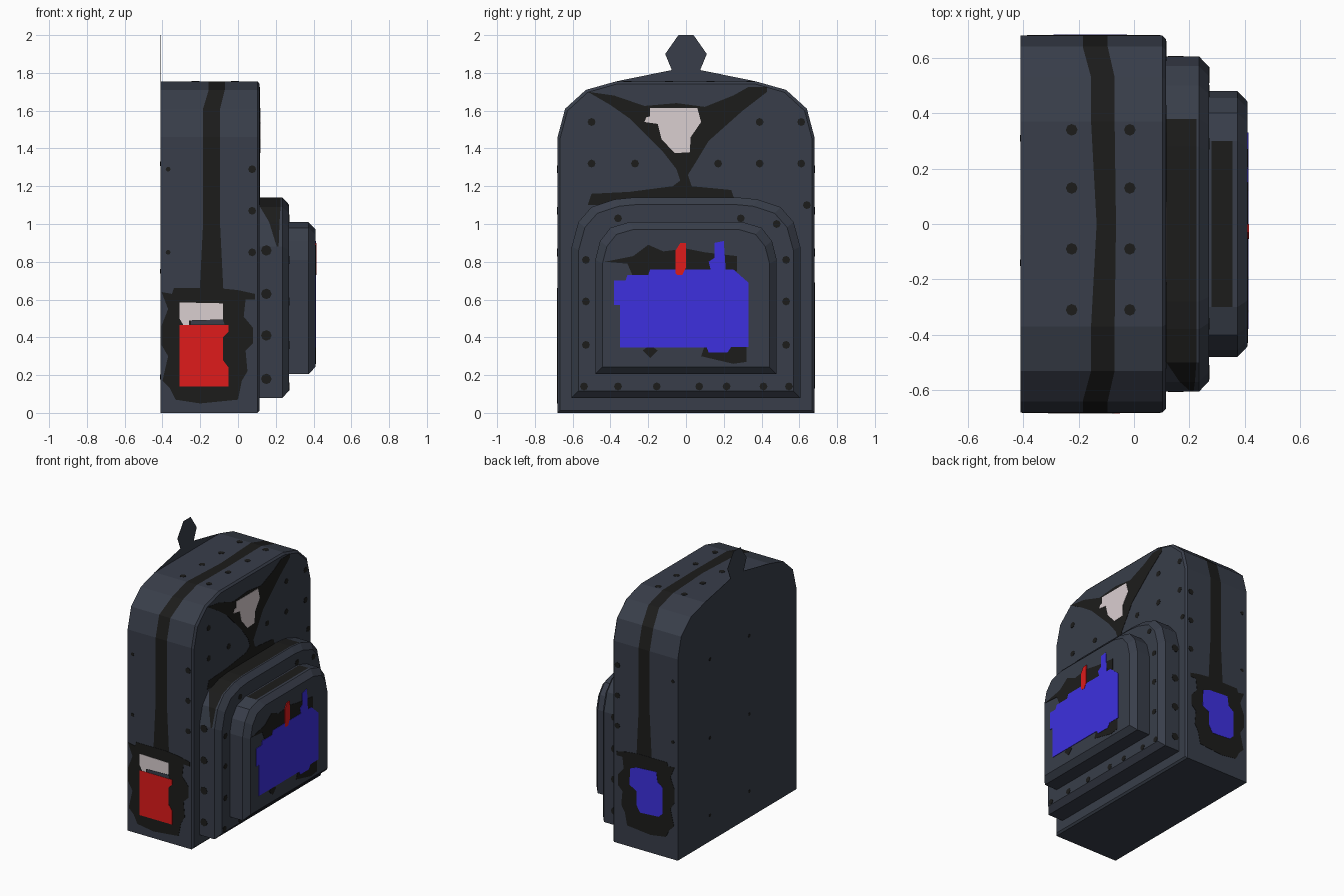
import bpy, bmesh, math
from mathutils import Vector


def material(name, rgb):
    m = bpy.data.materials.new(name)
    m.diffuse_color = (*rgb, 1)
    return m


SLATE = material("slate", (0.040, 0.048, 0.068))
DARK = material("near_black", (0.0115, 0.0115, 0.011))
BLUE = material("blue", (0.047, 0.030, 0.74))
RED = material("red", (0.74, 0.011, 0.011))
PALE = material("pale_grey", (0.70, 0.62, 0.63))


def finish(name, bm, mats):
    bmesh.ops.recalc_face_normals(bm, faces=bm.faces)
    me = bpy.data.meshes.new(name)
    bm.to_mesh(me)
    bm.free()
    for m in mats:
        me.materials.append(m)
    ob = bpy.data.objects.new(name, me)
    bpy.context.collection.objects.link(ob)
    return ob


def shell(name, half, back, front, depth, inset, band, rule):
    """Arched block along x; half = right half outline, mirrored in y.
    band(y, z) gives the x limits of the dark strip, rule(centre) where it shows."""
    prof = half + [(-y, z) for y, z in reversed(half) if y > 0]
    w = max(y for y, z in prof)
    lo, hi = min(z for y, z in prof), max(z for y, z in prof)
    mid, hh = (lo + hi) / 2, (hi - lo) / 2
    bm = bmesh.new()
    rings = [[] for _ in range(5)]
    for y, z in prof:
        b0, b1 = band(y, z)
        for ring, x in zip(rings, (back, b0, b1, front - depth)):
            ring.append(bm.verts.new((x, y, z)))
        rings[4].append(bm.verts.new((front, y * (w - inset) / w,
                                      mid + (z - mid) * (hh - inset) / hh)))
    n = len(prof)
    for k in range(4):
        for i in range(n):
            j = (i + 1) % n
            f = bm.faces.new((rings[k][i], rings[k][j], rings[k + 1][j], rings[k + 1][i]))
            if k == 1 and rule(f.calc_center_median()):
                f.material_index = 1
    bm.faces.new(rings[0])
    bm.faces.new(rings[4])
    return finish(name, bm, (SLATE, DARK))


def plate(name, axis, pos, polys, mat, thick=0.002):
    """Thin flat outlines on the plane axis = pos, raised outward by thick."""
    to3d = {'x': lambda u, v: (pos, u, v), 'y': lambda u, v: (u, pos, v),
            'z': lambda u, v: (u, v, pos)}[axis]
    d = Vector([(1 if pos > 0 else -1) * thick if a == axis else 0 for a in 'xyz'])
    bm = bmesh.new()
    for pts in polys:
        f = bm.faces.new([bm.verts.new(to3d(u, v)) for u, v in pts])
        ext = bmesh.ops.extrude_face_region(bm, geom=[f], use_keep_orig=True)
        bmesh.ops.translate(bm, vec=d, verts=[g for g in ext['geom']
                                              if isinstance(g, bmesh.types.BMVert)])
    return finish(name, bm, (mat,))


def dots(name, axis, pos, centres, r=0.021):
    polys = [[(u + r * math.cos(a * math.pi / 4), v + r * math.sin(a * math.pi / 4))
              for a in range(8)] for u, v in centres]
    return plate(name, axis, pos, polys, DARK)


# Main bag with a dark zip strip running over the sides and top
def bag_band(y, z):
    if abs(y) < 0.1:
        return -0.135, -0.065
    if abs(y) < 0.6:
        return -0.155, -0.07
    return (-0.205, -0.075) if z < 0.9 else (-0.185, -0.095)


shell("bag_body", [(0.68, 0), (0.68, 0.6), (0.68, 1.0), (0.68, 1.46), (0.64, 1.61),
                   (0.53, 1.71), (0.37, 1.755), (0, 1.755)],
      -0.41, 0.115, 0.012, 0.013, bag_band, lambda c: c.z > 0.65)


# Two stacked front pockets with dark strips over their tops
def pocket_band(y, z):
    if z < 0.95:
        return 0.205, 0.215
    return (0.165, 0.22) if z < 1.05 else (0.117, 0.225)


shell("large_pocket", [(0.605, 0.08), (0.605, 0.88), (0.57, 1.01), (0.5, 1.09),
                       (0.38, 1.13), (0.28, 1.14)],
      0.10, 0.27, 0.035, 0.037, pocket_band, lambda c: c.z > 0.92 and c.y < 0.35)
shell("small_pocket", [(0.48, 0.205), (0.48, 0.81), (0.455, 0.91), (0.4, 0.98), (0.3, 1.01)],
      0.26, 0.41, 0.037, 0.038, lambda y, z: (0.28, 0.355), lambda c: c.z > 1.0)

# Flat hanging loop on the back panel
half_loop = [(0.37, 1.755), (0.075, 1.815), (0.11, 1.9), (0.04, 2.0)]
plate("hanging_loop", 'x', -0.408,
      [half_loop + [(-y, z) for y, z in reversed(half_loop)]], SLATE, 0.002)

# Dark trim and pale badge on the front of the bag
plate("front_trim", 'x', 0.115, [[
    (-0.52, 1.7), (-0.38, 1.68), (-0.22, 1.625), (-0.05, 1.64), (0.1, 1.62), (0.25, 1.68),
    (0.33, 1.725), (0.43, 1.725), (0.43, 1.7), (0.3, 1.6), (0.12, 1.44), (0.06, 1.34),
    (0.01, 1.26), (0.03, 1.2), (0.24, 1.18), (0.26, 1.12), (-0.52, 1.1), (-0.5, 1.16),
    (-0.3, 1.17), (-0.07, 1.2), (-0.03, 1.23), (-0.05, 1.29), (-0.12, 1.38),
    (-0.3, 1.56), (-0.4, 1.63)]], DARK)
plate("front_badge", 'x', 0.115, [[
    (-0.19, 1.615), (0.06, 1.615), (0.08, 1.54), (0.025, 1.46), (0.02, 1.38), (-0.06, 1.375),
    (-0.13, 1.45), (-0.15, 1.53), (-0.22, 1.54), (-0.21, 1.565), (-0.19, 1.57)]], PALE, 0.004)

# Picture on the small pocket
plate("pocket_shadow_patch", 'x', 0.41, [
    [(-0.43, 0.8), (-0.28, 0.83), (-0.2, 0.89), (-0.12, 0.855), (0, 0.87), (0.1, 0.85),
     (0.27, 0.83), (0.27, 0.75), (-0.28, 0.72), (-0.31, 0.79)],
    [(0.08, 0.3), (0.25, 0.26), (0.32, 0.27), (0.32, 0.36), (0.1, 0.36)],
    [(-0.23, 0.33), (-0.19, 0.29), (-0.15, 0.33), (-0.19, 0.36)]], DARK)
plate("pocket_blue_patch", 'x', 0.41, [[
    (-0.38, 0.57), (-0.38, 0.7), (-0.32, 0.7), (-0.31, 0.73), (-0.2, 0.73), (-0.19, 0.76),
    (0.13, 0.76), (0.12, 0.8), (0.15, 0.82), (0.15, 0.9), (0.2, 0.91), (0.21, 0.76),
    (0.25, 0.76), (0.33, 0.69), (0.33, 0.35), (0.24, 0.35), (0.22, 0.32), (0.12, 0.32),
    (0.11, 0.345), (-0.35, 0.345), (-0.35, 0.57)]], BLUE, 0.004)
plate("pocket_red_patch", 'x', 0.41, [[
    (-0.055, 0.74), (-0.055, 0.86), (-0.03, 0.9), (0, 0.9), (0, 0.77), (-0.02, 0.73),
    (-0.045, 0.73)]], RED, 0.006)

# Side patches: scalloped dark base on both sides
blob = [(-0.405, 0.64), (-0.35, 0.63), (-0.34, 0.66), (-0.1, 0.66), (0, 0.65), (0.09, 0.63),
        (0.09, 0.6), (0.04, 0.6), (0.03, 0.51), (0.08, 0.45), (0.08, 0.37), (0.04, 0.33),
        (0.05, 0.22), (0.02, 0.17), (0, 0.07), (-0.2, 0.05), (-0.33, 0.07), (-0.36, 0.13),
        (-0.4, 0.17), (-0.37, 0.3), (-0.405, 0.36), (-0.405, 0.46), (-0.37, 0.55)]
plate("side_patch_base_front", 'y', -0.68, [blob], DARK)
plate("side_patch_base_rear", 'y', 0.68,
      [[(-0.16 + (x + 0.165) * 0.94, 0.13 + (z - 0.05) * 0.92) for x, z in blob]], DARK)
plate("side_red_patch", 'y', -0.68, [[
    (-0.31, 0.14), (-0.05, 0.14), (-0.05, 0.24), (-0.08, 0.28), (-0.08, 0.4),
    (-0.05, 0.43), (-0.05, 0.465), (-0.31, 0.465)]], RED, 0.004)
plate("side_pale_patch", 'y', -0.68, [[
    (-0.31, 0.585), (-0.08, 0.58), (-0.08, 0.495), (-0.26, 0.49), (-0.26, 0.466),
    (-0.29, 0.466), (-0.31, 0.5)]], PALE, 0.004)
plate("side_slate_gap", 'y', -0.68,
      [[(-0.25, 0.467), (-0.07, 0.467), (-0.08, 0.493), (-0.25, 0.488)]], SLATE, 0.0035)
plate("side_blue_patch", 'y', 0.68, [[
    (-0.025, 0.45), (-0.03, 0.57), (-0.08, 0.59), (-0.24, 0.6), (-0.25, 0.53), (-0.29, 0.5),
    (-0.29, 0.31), (-0.26, 0.28), (-0.11, 0.27), (-0.08, 0.32), (-0.08, 0.42)]], BLUE, 0.004)

# Rows of small dark dots
dots("bag_front_dots", 'x', 0.115,
     [(y, z) for z in (1.32, 1.54) for y in (-0.5, 0.39, 0.61)]
     + [(-0.27, 1.32), (0.17, 1.32), (0.64, 1.1)])
dots("large_pocket_dots", 'x', 0.27,
     [(y, 0.14) for y in (-0.54, -0.36, -0.155, 0.07, 0.215, 0.41, 0.545)]
     + [(s * 0.53, z) for s in (-1, 1) for z in (0.36, 0.59, 0.81)]
     + [(-0.36, 1.03), (0.29, 1.03), (0.48, 1.0)])
dots("bag_top_dots", 'z', 1.755,
     [(x, y) for x in (-0.225, -0.015) for y in (0.34, 0.13, -0.09, -0.31)])
dots("bag_back_dots", 'x', -0.41,
     [(y, z) for y in (-0.14, 0.31) for z in (0.19, 0.75, 1.32)], 0.012)
for s, tag in ((-1, "front"), (1, "rear")):
    dots("bag_side_dots_" + tag, 'y', s * 0.68,
         [(0.075, z) for z in (0.85, 1.07, 1.29)])
    dots("bag_side_small_dots_" + tag, 'y', s * 0.68, [(-0.37, 0.85), (-0.37, 1.29)], 0.013)
    dots("pocket_side_dots_" + tag, 'y', s * 0.605,
         [(0.15, z) for z in (0.18, 0.41, 0.63, 0.86)], 0.028)
